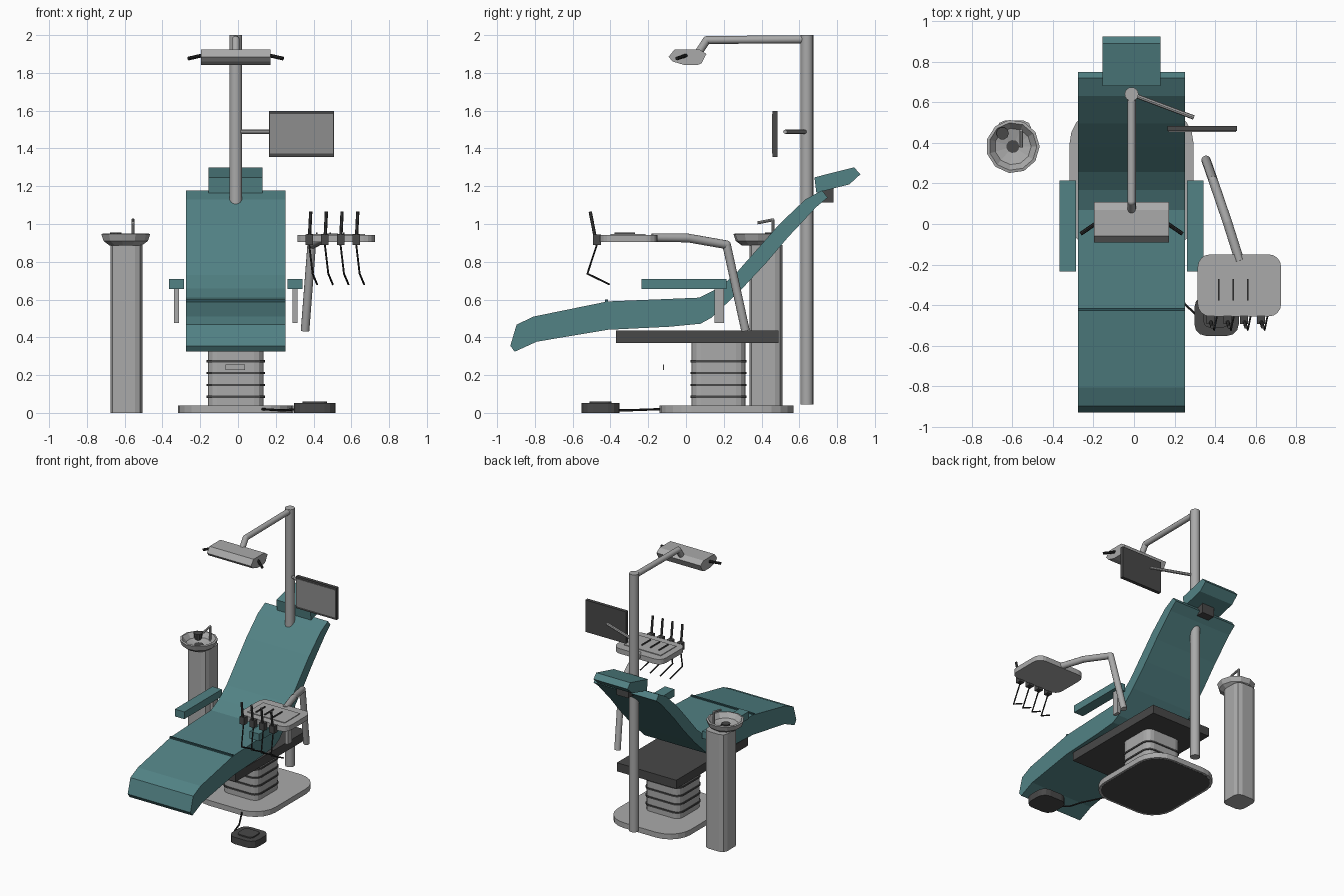
import bpy, bmesh, math
from mathutils import Vector

if "Cube" in bpy.data.objects:
    bpy.data.objects.remove(bpy.data.objects["Cube"])


def material(name, r, g, b):
    m = bpy.data.materials.new(name)
    m.use_nodes = True
    m.diffuse_color = (r, g, b, 1)
    m.node_tree.nodes["Principled BSDF"].inputs["Base Color"].default_value = (r, g, b, 1)
    return m


TEAL = material("teal upholstery", 0.085, 0.225, 0.235)
SEAM = material("dark teal seam", 0.03, 0.09, 0.1)
GREY = material("light grey enamel", 0.40, 0.40, 0.40)
DARK = material("dark grey plastic", 0.065, 0.065, 0.065)
BLACK = material("black rubber", 0.02, 0.02, 0.02)
SCREEN = material("grey screen", 0.27, 0.27, 0.27)
CX = -0.012  # centre line of the chair


def finish(name, bm, mat, smooth=False):
    bmesh.ops.recalc_face_normals(bm, faces=bm.faces)
    me = bpy.data.meshes.new(name)
    bm.to_mesh(me)
    bm.free()
    me.materials.append(mat)
    ob = bpy.data.objects.new(name, me)
    bpy.context.collection.objects.link(ob)
    if smooth:
        bpy.ops.object.select_all(action='DESELECT')
        ob.select_set(True)
        bpy.context.view_layer.objects.active = ob
        bpy.ops.object.shade_smooth_by_angle(angle=math.radians(40))
    return ob


def extrude(name, points, offset, mat):
    """Closed outline pushed along an offset."""
    bm = bmesh.new()
    face = bm.faces.new([bm.verts.new(p) for p in points])
    out = bmesh.ops.extrude_face_region(bm, geom=[face])
    moved = [v for v in out["geom"] if isinstance(v, bmesh.types.BMVert)]
    bmesh.ops.translate(bm, vec=offset, verts=moved)
    return finish(name, bm, mat)


def side_profile(name, yz, x0, x1, mat):
    return extrude(name, [(x0, y, z) for y, z in yz], (x1 - x0, 0, 0), mat)


def box(name, x0, x1, y0, y1, z0, z1, mat):
    return side_profile(name, [(y0, z0), (y1, z0), (y1, z1), (y0, z1)], x0, x1, mat)


def slab(name, x0, x1, y0, y1, z0, z1, radius, mat, steps=4):
    """Upright block with rounded corners in plan."""
    pts = []
    corners = [(x1, y1, -1, -1), (x0, y1, 1, -1), (x0, y0, 1, 1), (x1, y0, -1, 1)]
    for quarter, (x, y, sx, sy) in enumerate(corners):
        for i in range(steps + 1):
            a = (quarter + i / steps) * math.pi / 2
            pts.append((x + sx * radius + radius * math.cos(a),
                        y + sy * radius + radius * math.sin(a), z0))
    return extrude(name, pts, (0, 0, z1 - z0), mat)


def tube(name, points, radius, mat, sides=12):
    """Round rods joined end to end, with a ball at each bend."""
    bm = bmesh.new()
    pts = [Vector(p) for p in points]
    for a, b in zip(pts, pts[1:]):
        turn = (b - a).to_track_quat('Z', 'Y').to_matrix().to_4x4()
        turn.translation = (a + b) / 2
        bmesh.ops.create_cone(bm, cap_ends=True, segments=sides, radius1=radius,
                              radius2=radius, depth=(b - a).length, matrix=turn)
    for p in pts[1:-1]:
        ball = bmesh.ops.create_uvsphere(bm, u_segments=sides, v_segments=6, radius=radius)
        bmesh.ops.translate(bm, vec=p, verts=ball["verts"])
    return finish(name, bm, mat, smooth=True)


def lathe(name, profile, centre, mat, sides=11):
    bm = bmesh.new()
    vs = [bm.verts.new((r, 0, z)) for r, z in profile]
    es = [bm.edges.new(pair) for pair in zip(vs, vs[1:])]
    bmesh.ops.spin(bm, geom=vs + es, cent=(0, 0, 0), axis=(0, 0, 1),
                   angle=math.tau, steps=sides, use_duplicate=False)
    bmesh.ops.remove_doubles(bm, verts=bm.verts, dist=0.0005)
    bmesh.ops.translate(bm, vec=centre, verts=bm.verts)
    return finish(name, bm, mat)


# Base, lifting column and seat frame
slab("floor_plate", CX - 0.305, CX + 0.305, -0.14, 0.57, 0, 0.04, 0.17, GREY, 5)
slab("floor_plate_underside", CX - 0.29, CX + 0.29, -0.125, 0.555, -0.001, 0.002, 0.16, DARK, 5)
slab("lift_column", CX - 0.148, CX + 0.148, 0.03, 0.315, 0.04, 0.38, 0.05, GREY, 3)
for i in range(4):
    z = 0.085 + i * 0.063
    slab(f"column_ring_{i + 1}", CX - 0.154, CX + 0.154, 0.024, 0.321,
         z - 0.006, z + 0.006, 0.053, DARK, 3)
box("front_plate", -0.066, 0.036, -0.122, -0.116, 0.228, 0.257, GREY)
box("seat_frame", CX - 0.25, CX + 0.25, -0.37, 0.49, 0.37, 0.435, DARK)

# Upholstery
cushion = [(-0.93, 0.355), (-0.897, 0.467), (-0.807, 0.51), (-0.415, 0.59), (0.07, 0.61),
           (0.167, 0.658), (0.257, 0.73), (0.38, 0.87), (0.495, 1.0), (0.632, 1.13),
           (0.72, 1.178), (0.75, 1.14), (0.69, 1.09), (0.54, 0.93), (0.43, 0.8),
           (0.29, 0.65), (0.135, 0.504), (0.077, 0.472), (-0.09, 0.456), (-0.415, 0.44),
           (-0.79, 0.377), (-0.907, 0.324)]
side_profile("body_cushion", cushion, -0.276, 0.252, TEAL)
box("cushion_seam", -0.276, 0.252, -0.428, -0.413, 0.58, 0.599, SEAM)
headrest = [(0.68, 1.247), (0.89, 1.3), (0.923, 1.263), (0.865, 1.21), (0.69, 1.165)]
side_profile("headrest", headrest, CX - 0.143, CX + 0.143, TEAL)
box("headrest_bracket", CX - 0.05, CX + 0.05, 0.72, 0.78, 1.115, 1.19, DARK)

# Armrests
for side, s in (("right", -1), ("left", 1)):
    x = CX + s * 0.314
    box(f"{side}_armrest", x - 0.04, x + 0.04, -0.235, 0.215, 0.655, 0.71, TEAL)
    box(f"{side}_armrest_post", x - 0.013, x + 0.013, 0.15, 0.2, 0.475, 0.66, GREY)

# Pole, lamp arm and lamp
tube("pole", [(CX, 0.64, 0.045), (CX, 0.64, 2.0)], 0.034, GREY, 16)
tube("lamp_arm", [(CX, 0.64, 1.978), (CX, 0.11, 1.974), (CX, 0.065, 1.905)], 0.021, GREY)
lamp = [(-0.092, 1.885), (-0.06, 1.925), (0.07, 1.925), (0.108, 1.9),
        (0.082, 1.85), (0.06, 1.842), (-0.01, 1.842), (-0.07, 1.86)]
side_profile("lamp_head", lamp, CX - 0.185, CX + 0.185, GREY)
for side, s in (("right", -1), ("left", 1)):
    tube(f"{side}_lamp_handle", [(CX + s * 0.18, 0, 1.892), (CX + s * 0.25, -0.048, 1.876)],
         0.01, BLACK, 8)

# Monitor on its arm
tube("monitor_arm", [(CX, 0.64, 1.488), (0.295, 0.525, 1.488)], 0.011, GREY, 8)
box("monitor", 0.165, 0.507, 0.458, 0.484, 1.355, 1.597, DARK)
box("monitor_screen", 0.169, 0.503, 0.454, 0.46, 1.372, 1.582, SCREEN)

# Instrument tray and its arm
slab("tray", 0.314, 0.725, -0.455, -0.15, 0.905, 0.943, 0.06, GREY)
box("tray_mat", 0.362, 0.672, -0.4, -0.215, 0.94, 0.948, GREY)
for i in range(3):
    x = 0.417 + i * 0.072
    box(f"tray_slot_{i + 1}", x - 0.004, x + 0.004, -0.378, -0.27, 0.945, 0.956, DARK)
tube("tray_arm", [(0.52, -0.18, 0.928), (0.46, 0.01, 0.926), (0.39, 0.215, 0.89),
                  (0.355, 0.315, 0.435)], 0.023, GREY)
for i in range(4):
    x = 0.377 + i * 0.083
    box(f"holder_{i + 1}", x - 0.02, x + 0.02, -0.492, -0.45, 0.89, 0.945, DARK)
    tube(f"instrument_{i + 1}", [(x, -0.475, 0.9), (x + 0.008, -0.507, 1.065)], 0.009, DARK, 8)
    tube(f"hose_{i + 1}", [(x, -0.472, 0.89), (x + 0.018, -0.522, 0.737),
                           (x + 0.042, -0.405, 0.68)], 0.005, BLACK, 6)

# Cuspidor: cabinet, bowl, tap and cup
slab("cabinet", -0.676, -0.506, 0.335, 0.51, 0, 0.89, 0.04, GREY, 2)
bowl = [(0, 0.885), (0.085, 0.885), (0.12, 0.91), (0.132, 0.947), (0.118, 0.95),
        (0.09, 0.915), (0.03, 0.9), (0, 0.9)]
lathe("bowl", bowl, (-0.597, 0.382, 0), GREY)
lathe("drain", [(0, 0.899), (0.032, 0.899), (0.032, 0.906), (0, 0.906)],
      (-0.597, 0.382, 0), DARK)
tube("tap", [(-0.556, 0.46, 0.91), (-0.556, 0.46, 1.022), (-0.556, 0.378, 1.006)], 0.008, GREY, 8)
lathe("cup", [(0, 0.905), (0.025, 0.905), (0.031, 0.955), (0, 0.955)],
      (-0.648, 0.447, 0), DARK, 10)

# Foot pedal and its cable
slab("foot_pedal", 0.297, 0.517, -0.552, -0.352, 0, 0.052, 0.06, DARK, 3)
slab("pedal_pad", 0.342, 0.47, -0.51, -0.395, 0.05, 0.061, 0.03, DARK, 3)
tube("pedal_cable", [(0.31, -0.45, 0.02), (0.25, -0.395, 0.014), (0.22, -0.3, 0.014),
                     (0.125, -0.13, 0.02)], 0.006, BLACK, 6)
